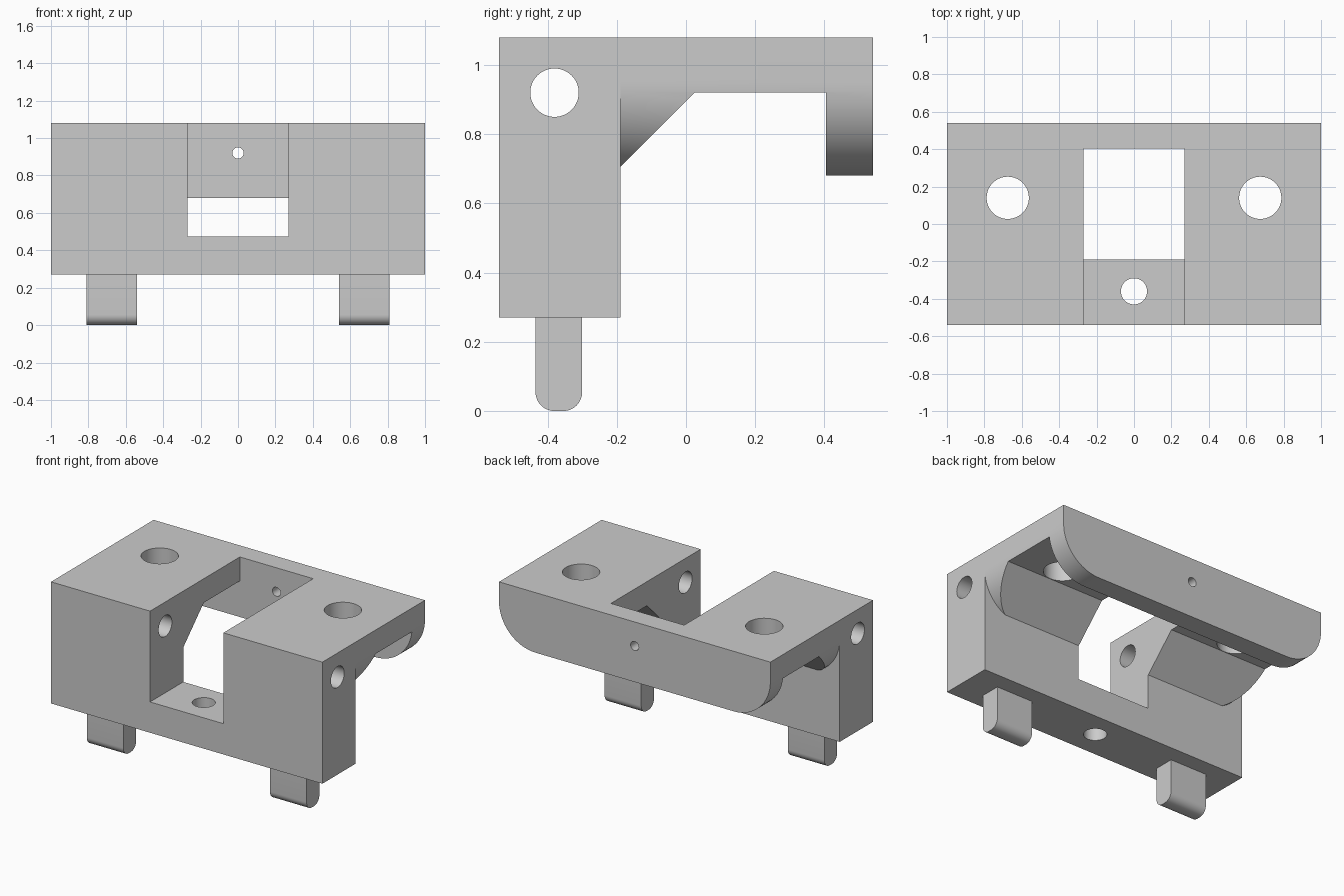
import bpy, bmesh, math
from mathutils import Matrix, Vector

cube = bpy.data.objects.get("Cube")
if cube:
    bpy.data.objects.remove(cube, do_unlink=True)

grey = bpy.data.materials.new("plain grey")
grey.use_nodes = True
grey.diffuse_color = (0.6, 0.6, 0.6, 1)
grey.node_tree.nodes["Principled BSDF"].inputs["Base Color"].default_value = (0.6, 0.6, 0.6, 1)


def add_object(name, bm):
    bmesh.ops.recalc_face_normals(bm, faces=bm.faces)
    mesh = bpy.data.meshes.new(name)
    bm.to_mesh(mesh)
    bm.free()
    mesh.materials.append(grey)
    obj = bpy.data.objects.new(name, mesh)
    bpy.context.collection.objects.link(obj)
    return obj


def extrude(name, profile, axis, start, end):
    """Extrude a profile along x (points are y, z) or along y (points are x, z)."""
    bm = bmesh.new()
    place = (lambda a, b: (start, a, b)) if axis == "x" else (lambda a, b: (a, start, b))
    face = bm.faces.new([bm.verts.new(place(a, b)) for a, b in profile])
    moved = bmesh.ops.extrude_face_region(bm, geom=[face])["geom"]
    step = Vector((end - start, 0, 0) if axis == "x" else (0, end - start, 0))
    bmesh.ops.translate(bm, vec=step, verts=[v for v in moved if isinstance(v, bmesh.types.BMVert)])
    return add_object(name, bm)


def box(name, x, y, z):
    return extrude(name, [(y[0], z[0]), (y[1], z[0]), (y[1], z[1]), (y[0], z[1])], "x", *x)


def rounded_bottom(left, right, low, high, radius, steps=16):
    """Rectangle whose two lower corners are rounded."""
    points = [(right, high), (left, high)]
    for cx, first in ((left + radius, math.pi), (right - radius, 1.5 * math.pi)):
        for i in range(steps + 1):
            t = first + i / steps * math.pi / 2
            points.append((cx + radius * math.cos(t), low + radius + radius * math.sin(t)))
    return points


def drill(name, axis, centre, radius, depth):
    turn = {"x": Matrix.Rotation(math.pi / 2, 4, "Y"),
            "y": Matrix.Rotation(math.pi / 2, 4, "X"),
            "z": Matrix.Identity(4)}[axis]
    bm = bmesh.new()
    bmesh.ops.create_cone(bm, cap_ends=True, segments=48, radius1=radius, radius2=radius,
                          depth=depth, matrix=Matrix.Translation(centre) @ turn)
    return add_object(name, bm)


def combine(target, tool, operation):
    tool.hide_render = True
    mod = target.modifiers.new(tool.name, "BOOLEAN")
    mod.operation, mod.solver, mod.object = operation, "EXACT", tool
    bpy.context.view_layer.objects.active = target
    bpy.ops.object.modifier_apply(modifier=mod.name)
    bpy.data.objects.remove(tool, do_unlink=True)


def smooth(obj):
    bpy.ops.object.select_all(action="DESELECT")
    obj.select_set(True)
    bpy.context.view_layer.objects.active = obj
    bpy.ops.object.shade_smooth_by_angle(angle=math.radians(30))


# Rear shelf with rounded lip, hollowed to leave plate, gusset and lip
shelf = extrude("rear_shelf", rounded_bottom(-1, 1, 0.68, 1.08, 0.27), "y", -0.3, 0.54)
hollow = [(-0.19, 0.5), (0.405, 0.5), (0.405, 0.92), (0.025, 0.92), (-0.19, 0.705)]
combine(shelf, extrude("underside_hollow", hollow, "x", -1.2, 1.2), "DIFFERENCE")

# Front block joined to the shelf
body = box("bracket_body", (-1, 1), (-0.54, -0.19), (0.27, 1.08))
combine(body, shelf, "UNION")

# Central slot, then the drilled holes
cutters = [
    box("centre_slot", (-0.27, 0.27), (-0.8, 0.405), (0.475, 1.3)),
    drill("cross_hole", "x", (0, -0.38, 0.92), 0.07, 2.4),
    drill("floor_hole", "z", (0, -0.36, 0.37), 0.07, 0.5),
    drill("lip_hole", "y", (0, 0.48, 0.92), 0.03, 0.4),
]
for side in (-1, 1):
    cutters.append(drill("plate_hole", "z", (side * 0.675, 0.14, 1.05), 0.113, 0.5))
for cutter in cutters:
    combine(body, cutter, "DIFFERENCE")
smooth(body)

# Two pegs with rounded lower edges
for name, x in (("left_peg", 0.54), ("right_peg", -0.81)):
    smooth(extrude(name, rounded_bottom(-0.435, -0.3, 0, 0.27, 0.055, 8), "x", x, x + 0.27))
